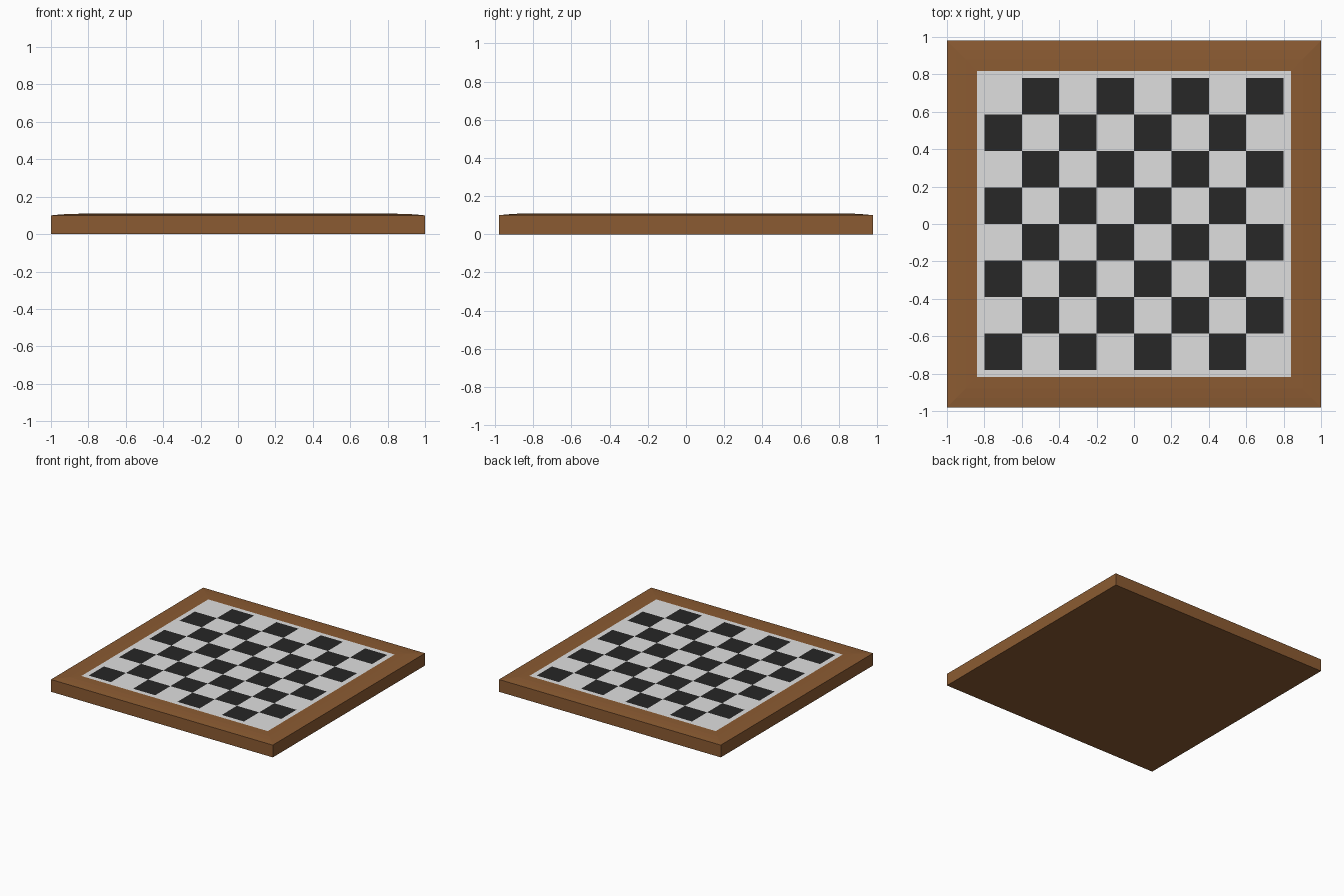
import bpy, bmesh

if "Cube" in bpy.data.objects:
    bpy.data.objects.remove(bpy.data.objects["Cube"])

def mat(name, col):
    m = bpy.data.materials.new(name)
    m.diffuse_color = (*col, 1)
    m.use_nodes = True
    m.node_tree.nodes["Principled BSDF"].inputs["Base Color"].default_value = m.diffuse_color
    return m

brown = mat("wood brown", (0.26, 0.105, 0.032))
light = mat("light grey", (0.74, 0.74, 0.74))
dark = mat("near black", (0.02, 0.02, 0.02))

def finish(bm, name, mats):
    bmesh.ops.recalc_face_normals(bm, faces=bm.faces)
    me = bpy.data.meshes.new(name)
    bm.to_mesh(me)
    bm.free()
    ob = bpy.data.objects.new(name, me)
    bpy.context.collection.objects.link(ob)
    for m in mats:
        me.materials.append(m)
    return ob

HX, HY, TOP = 1.0, 0.98, 0.109
PX, PY = 0.84, 0.817      # half size of playing surface

# Wooden base and gently crowned frame: rings of (inset, height)
bm = bmesh.new()
profile = [(0, 0), (0, 0.1), (0.05, 0.105), (0.1, 0.108), (0.16, TOP)]
rings = []
for d, z in profile:
    x, y = HX - d, (HY - d if d < 0.16 else PY)
    rings.append([bm.verts.new((sx * x, sy * y, z))
                  for sx, sy in ((-1, -1), (1, -1), (1, 1), (-1, 1))])
for a, b in zip(rings, rings[1:]):
    for i in range(4):
        j = (i + 1) % 4
        bm.faces.new((a[i], a[j], b[j], b[i]))
bm.faces.new(rings[0][::-1])
finish(bm, "wooden_frame", [brown])

# Playing surface: light border around an 8 x 8 checkered grid
bm = bmesh.new()
xs = [-PX] + [-0.8 + 0.2 * i for i in range(9)] + [PX]
ys = [-PY] + [-0.78 + 0.195 * i for i in range(9)] + [PY]
grid = [[bm.verts.new((x, y, TOP)) for y in ys] for x in xs]
squares = []
for i in range(10):
    for j in range(10):
        f = bm.faces.new((grid[i][j], grid[i + 1][j], grid[i + 1][j + 1], grid[i][j + 1]))
        if 1 <= i <= 8 and 1 <= j <= 8 and (i + j) % 2 == 0:
            squares.append(f)
# Dark squares sit just inside their cells
bmesh.ops.inset_individual(bm, faces=squares, thickness=0.002)
for f in squares:
    f.material_index = 1
ob = finish(bm, "playing_surface", [light, dark])
if ob.data.polygons[0].normal.z < 0:
    ob.data.flip_normals()
